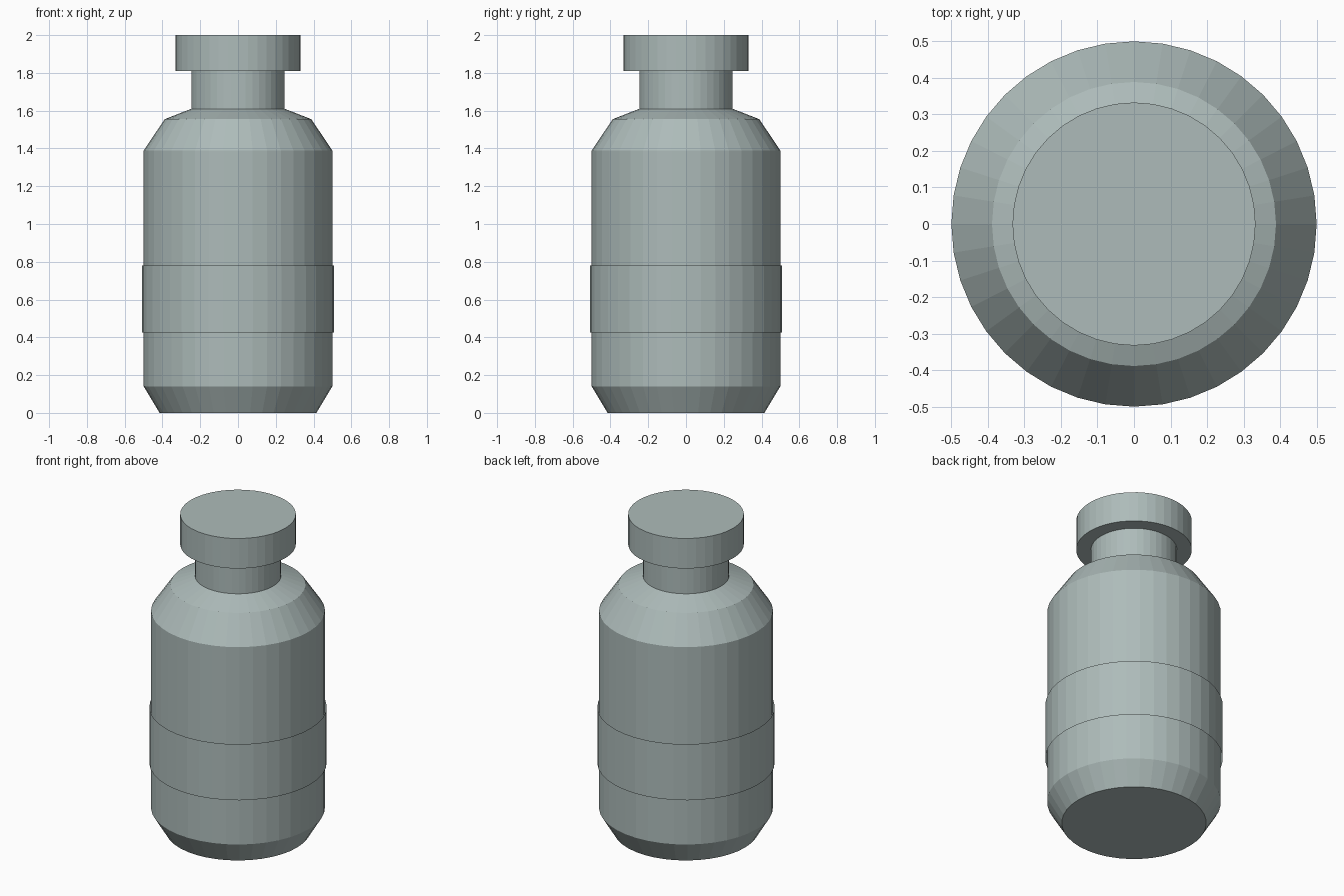
import bpy, bmesh, math

if "Cube" in bpy.data.objects:
    bpy.data.objects.remove(bpy.data.objects["Cube"])

SIDES = 40

glaze = bpy.data.materials.new("grey_green")
glaze.diffuse_color = (0.42, 0.50, 0.49, 1.0)
glaze.use_nodes = True
glaze.node_tree.nodes["Principled BSDF"].inputs["Base Color"].default_value = glaze.diffuse_color


def lathe(name, profile, closed=True):
    """Revolve (radius, height) points round z, with flat end caps if closed."""
    bm = bmesh.new()
    rings = []
    for r, z in profile:
        rings.append([bm.verts.new((r * math.cos(2 * math.pi * i / SIDES),
                                    r * math.sin(2 * math.pi * i / SIDES), z))
                      for i in range(SIDES)])
    for low, high in zip(rings, rings[1:]):
        for i in range(SIDES):
            j = (i + 1) % SIDES
            bm.faces.new((low[i], low[j], high[j], high[i]))
    if closed:
        bm.faces.new(rings[0][::-1])
        bm.faces.new(rings[-1])
    mesh = bpy.data.meshes.new(name)
    bm.to_mesh(mesh)
    bm.free()
    mesh.materials.append(glaze)
    obj = bpy.data.objects.new(name, mesh)
    bpy.context.collection.objects.link(obj)
    return obj


# Bottle body with chamfered base, two-step shoulder and neck
lathe("bottle_body", [(0.415, 0), (0.499, 0.14), (0.499, 1.39),
                      (0.388, 1.555), (0.247, 1.61), (0.247, 1.81)])

# Open label sleeve wrapped round the body
lathe("label_band", [(0.509, 0.425), (0.509, 0.78)], closed=False)

# Flat stopper on the neck
lathe("bottle_cap", [(0.332, 1.81), (0.332, 2.0)])
